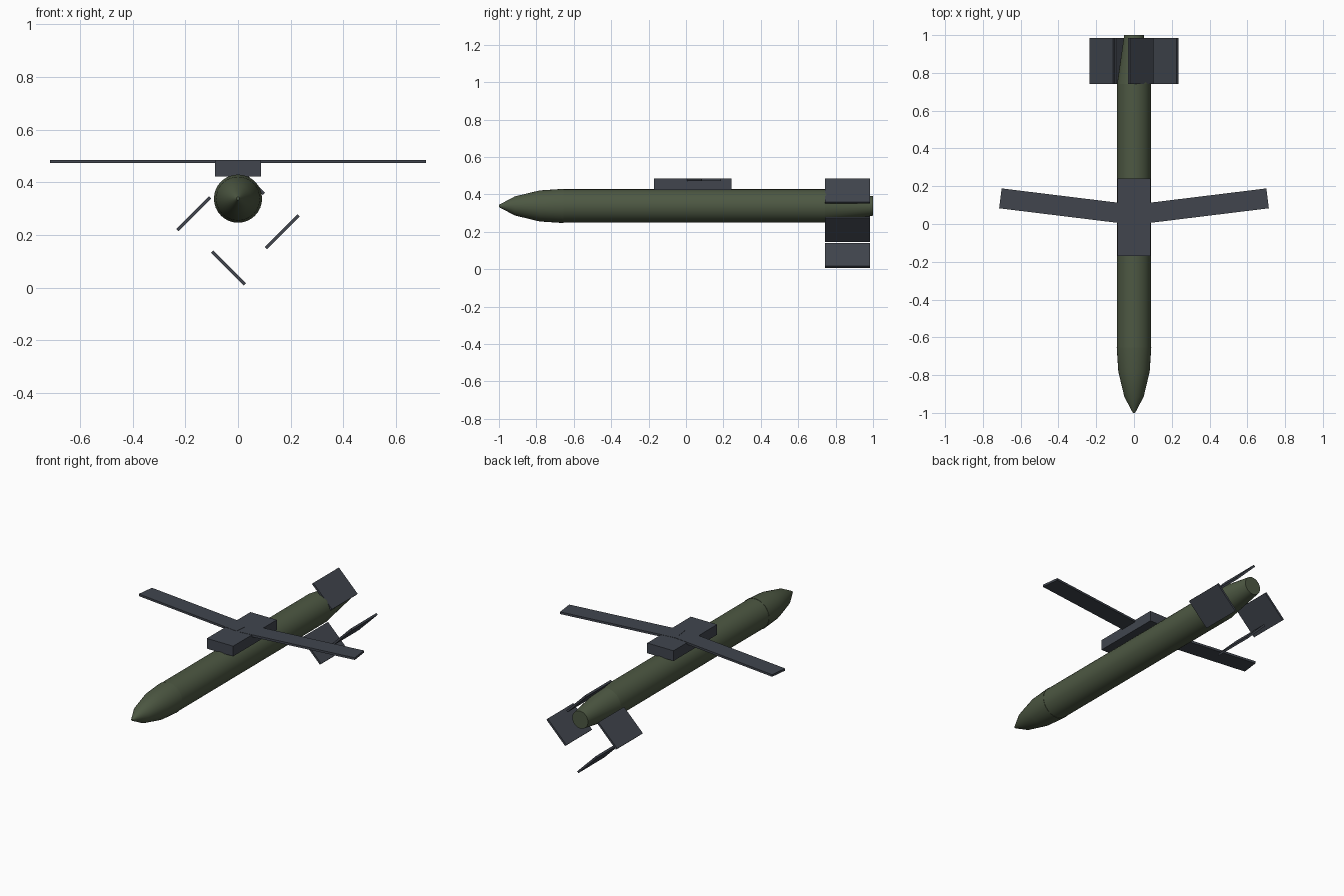
import bpy, bmesh, math
from mathutils import Matrix, Vector

if "Cube" in bpy.data.objects:
    bpy.data.objects.remove(bpy.data.objects["Cube"])

AXIS_Z = 0.338


def material(name, rgb):
    m = bpy.data.materials.new(name)
    m.diffuse_color = (*rgb, 1)
    m.use_nodes = True
    m.node_tree.nodes["Principled BSDF"].inputs["Base Color"].default_value = m.diffuse_color
    return m


green = material("olive green", (0.075, 0.098, 0.056))
grey = material("slate grey", (0.052, 0.060, 0.076))


def finish(name, bm, mat):
    bmesh.ops.recalc_face_normals(bm, faces=bm.faces)
    mesh = bpy.data.meshes.new(name)
    bm.to_mesh(mesh)
    bm.free()
    mesh.materials.append(mat)
    obj = bpy.data.objects.new(name, mesh)
    bpy.context.collection.objects.link(obj)
    return obj


def turned(name, profile, mat, sides=32):
    """Closed body of revolution along y from (y, radius) pairs."""
    bm = bmesh.new()
    rings = []
    for y, r in profile:
        rings.append([bm.verts.new((r * math.cos(a), y, AXIS_Z + r * math.sin(a)))
                      for a in (2 * math.pi * i / sides for i in range(sides))])
    for a, b in zip(rings, rings[1:]):
        for i in range(sides):
            j = (i + 1) % sides
            bm.faces.new((a[i], a[j], b[j], b[i]))
    bm.faces.new(rings[0])
    bm.faces.new(rings[-1])
    obj = finish(name, bm, mat)
    bpy.ops.object.select_all(action='DESELECT')
    obj.select_set(True)
    bpy.context.view_layer.objects.active = obj
    bpy.ops.object.shade_smooth_by_angle(angle=math.radians(30))
    return obj


def box(name, centre, size, mat, rotation=Matrix()):
    bm = bmesh.new()
    bmesh.ops.create_cube(bm, size=1, matrix=Matrix.Translation(Vector(centre))
                          @ rotation @ Matrix.Diagonal((*size, 1)))
    return finish(name, bm, mat)


# Fuselage: nose cone, straight tube, tapered tail
turned("nose_cone", [(-1, 0.006), (-0.915, 0.051), (-0.782, 0.083), (-0.655, 0.0915)], green)
turned("body_tube", [(-0.67, 0.0895), (0.742, 0.0895)], green)
turned("tail_cone", [(0.742, 0.0895), (1, 0.052)], green)

# Wing mount on the back
box("wing_mount", (0, 0.036, 0.4535), (0.174, 0.412, 0.061), grey)

# Swept wings
for side, name in ((-1, "left_wing"), (1, "right_wing")):
    sweep = math.radians(7)
    mid = Vector((0.355, 0.0925, 0.479))
    box(name, (side * mid.x, mid.y, mid.z), (0.71, 0.106, 0.013), grey,
        Matrix.Rotation(side * sweep, 4, 'Z'))

# Four tail fins, tilted 45 degrees
fins = (("left_fin", -0.168, 0.280, -45), ("right_fin", 0.168, 0.212, -45),
        ("lower_fin", -0.036, 0.074, 45), ("upper_fin", 0.036, 0.418, 45))
for name, x, z, tilt in fins:
    box(name, (x, 0.863, z), (0.176, 0.242, 0.012), grey,
        Matrix.Rotation(math.radians(tilt), 4, 'Y'))
